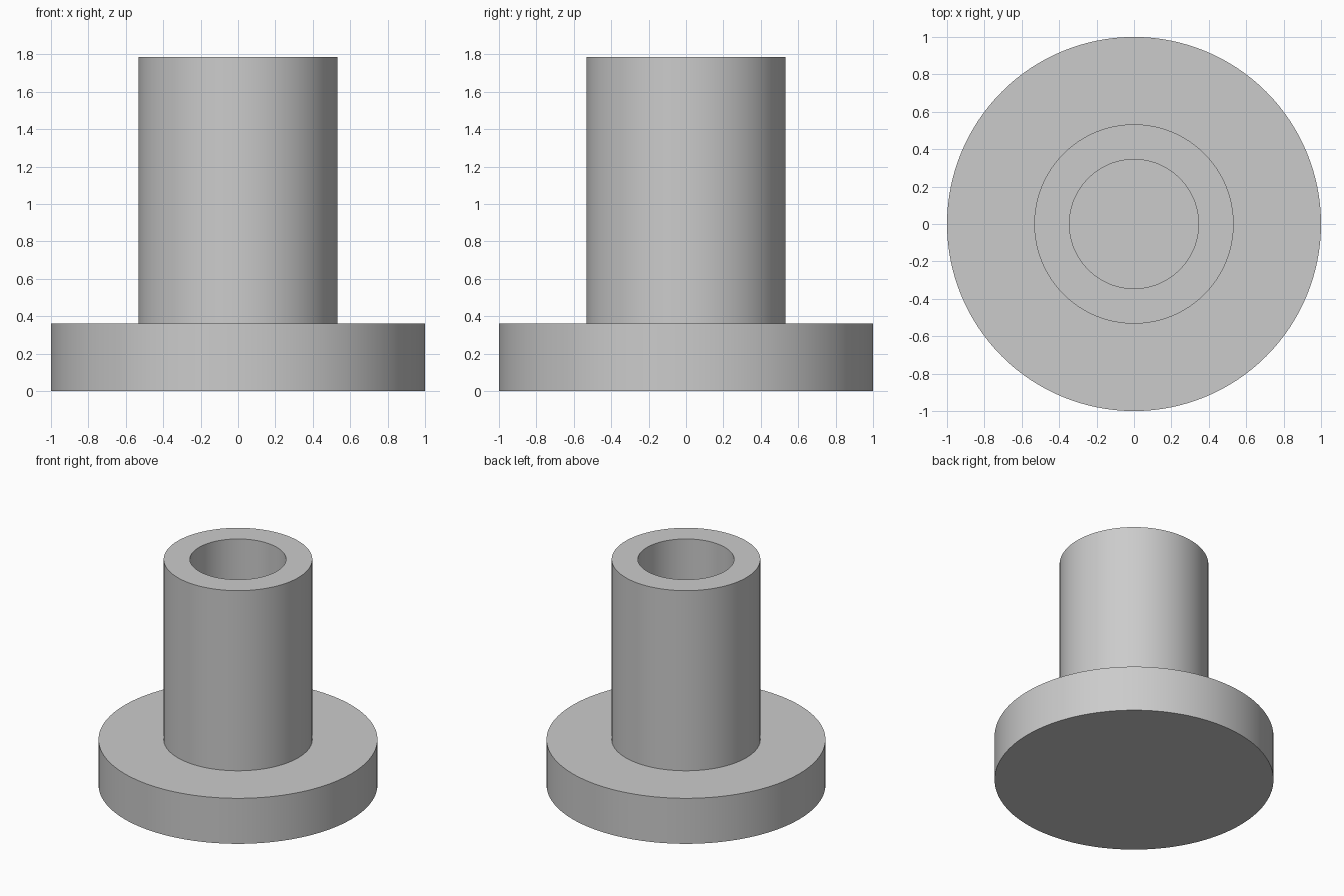
import bpy
import bmesh
import math

SEGMENTS = 128

cube = bpy.data.objects.get("Cube")
if cube:
    bpy.data.objects.remove(cube, do_unlink=True)

# Plain grey material
grey = bpy.data.materials.new("light_grey")
grey.use_nodes = True
colour = (0.6, 0.6, 0.6, 1.0)
grey.diffuse_color = colour
grey.node_tree.nodes["Principled BSDF"].inputs["Base Color"].default_value = colour


def lathe(name, profile):
    """Turn a (radius, height) profile about the z axis."""
    bm = bmesh.new()
    verts = [bm.verts.new((r, 0, z)) for r, z in profile]
    edges = [bm.edges.new(pair) for pair in zip(verts, verts[1:])]
    bmesh.ops.spin(bm, geom=verts + edges, cent=(0, 0, 0), axis=(0, 0, 1),
                   angle=math.tau, steps=SEGMENTS, use_duplicate=False)
    bmesh.ops.remove_doubles(bm, verts=bm.verts, dist=0.0001)
    bmesh.ops.recalc_face_normals(bm, faces=bm.faces)
    mesh = bpy.data.meshes.new(name)
    bm.to_mesh(mesh)
    bm.free()
    mesh.materials.append(grey)
    obj = bpy.data.objects.new(name, mesh)
    bpy.context.collection.objects.link(obj)
    bpy.ops.object.select_all(action="DESELECT")
    obj.select_set(True)
    bpy.context.view_layer.objects.active = obj
    bpy.ops.object.shade_smooth_by_angle(angle=math.radians(30))
    return obj


# Round flange with an upright sleeve, bored down to the flange
base, top = 0.36, 1.785
flange_r, sleeve_r, bore_r = 1.0, 0.533, 0.345
lathe("flanged_sleeve", [
    (0, 0), (flange_r, 0), (flange_r, base), (sleeve_r, base),
    (sleeve_r, top), (bore_r, top), (bore_r, base), (0, base),
])
